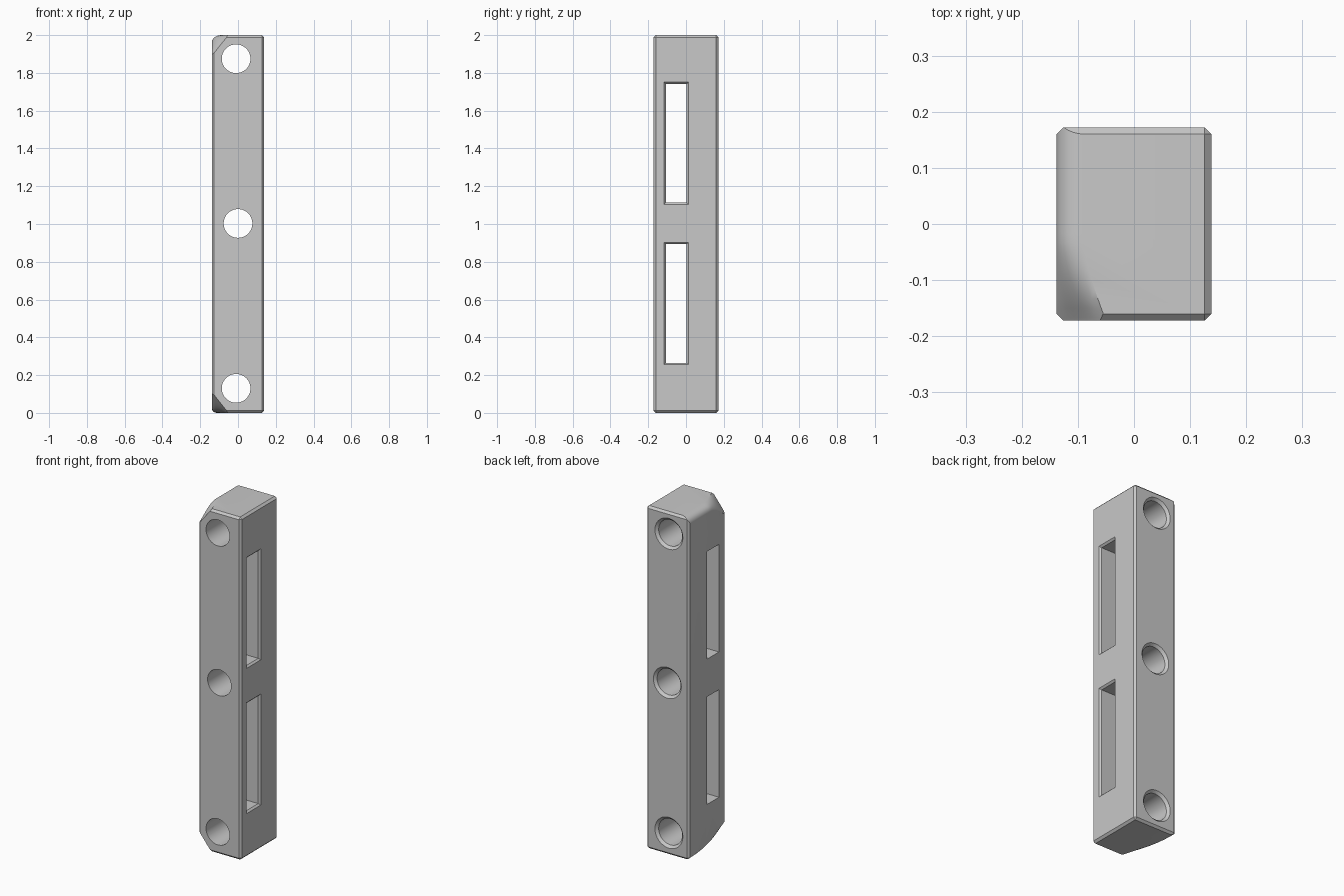
import bpy
import bmesh
from math import cos, sin, pi

cube = bpy.data.objects.get("Cube")
if cube:
    bpy.data.objects.remove(cube, do_unlink=True)

HALF_X, HALF_Y, HEIGHT = 0.138, 0.172, 2.0

grey = bpy.data.materials.new("plain grey")
grey.use_nodes = True
color = (0.58, 0.58, 0.58, 1)
grey.diffuse_color = color
grey.node_tree.nodes["Principled BSDF"].inputs["Base Color"].default_value = color


def finish(bm, name):
    bmesh.ops.recalc_face_normals(bm, faces=bm.faces)
    mesh = bpy.data.meshes.new(name)
    bm.to_mesh(mesh)
    bm.free()
    obj = bpy.data.objects.new(name, mesh)
    bpy.context.collection.objects.link(obj)
    mesh.materials.append(grey)
    return obj


def loft(name, rings):
    """Closed solid through a row of rings with equal point counts."""
    bm = bmesh.new()
    loops = [[bm.verts.new(p) for p in ring] for ring in rings]
    n = len(loops[0])
    for a, b in zip(loops, loops[1:]):
        for i in range(n):
            j = (i + 1) % n
            bm.faces.new((a[i], a[j], b[j], b[i]))
    bm.faces.new(loops[0])
    bm.faces.new(loops[-1])
    return finish(bm, name)


def cut(body, cutter):
    cutter.hide_render = True
    mod = body.modifiers.new("cut", "BOOLEAN")
    mod.operation = "DIFFERENCE"
    mod.solver = "EXACT"
    mod.object = cutter
    bpy.context.view_layer.objects.active = body
    bpy.ops.object.modifier_apply(modifier=mod.name)
    bpy.data.objects.remove(cutter, do_unlink=True)


# Bar with chamfered edges
bm = bmesh.new()
bmesh.ops.create_cube(bm, size=1)
for v in bm.verts:
    v.co.x *= 2 * HALF_X
    v.co.y *= 2 * HALF_Y
    v.co.z = (v.co.z + 0.5) * HEIGHT
bmesh.ops.bevel(bm, geom=bm.edges[:], offset=0.012, segments=1, affect="EDGES")
bar = finish(bm, "slotted_bar")


# Rounded end corners that widen towards the front
def corner_ring(y, a, b, bulge, top):
    pts = []
    for i in range(9):
        t = i / 8
        k = bulge * 2 * t * (1 - t)
        pts.append((-HALF_X + a * t - k * a / 2, b * (1 - t) - k * b / 2))
    pts += [(-HALF_X + a, -0.1), (-0.3, -0.1), (-0.3, b)]
    return [(x, y, HEIGHT - d if top else d) for x, d in pts]


def corner_cutter(top):
    start, power = (-0.03, 1.4) if top else (HALF_Y, 2)
    back_a, back_b = (0.048, 0.037) if top else (0.028, 0.02)
    rings = []
    for i in range(25):
        y = 0.2 - 0.4 * i / 24
        f = max(0, (start - y) / (start + HALF_Y)) ** power
        a = back_a + (0.088 - back_a) * f
        b = back_b + (0.11 - back_b) * f
        rings.append(corner_ring(y, a, b, 0.8 * max(0, 1 - f), top))
    return loft("corner_cutter", rings)


for top in (True, False):
    cut(bar, corner_cutter(top))


# Round holes, flared at the back
def hole_cutter(x, z, r):
    profile = [(-0.3, r), (HALF_Y - 0.014, r), (HALF_Y + 0.014, r + 0.028)]
    rings = [[(x + rad * cos(2 * pi * i / 64), y, z + rad * sin(2 * pi * i / 64))
              for i in range(64)] for y, rad in profile]
    return loft("hole_cutter", rings)


for x, z in ((-0.01, 0.13), (0, 1.003), (-0.01, 1.875)):
    cut(bar, hole_cutter(x, z, 0.076))


# Long side slots, chamfered on the left face
def slot_cutter(z0, z1):
    rings = []
    for x, g in ((-0.3, 0), (HALF_X - 0.01, 0), (HALF_X + 0.01, 0.02)):
        y0, y1, lo, hi = -0.107 - g, 0.003 + g, z0 - g, z1 + g
        rings.append([(x, y0, lo), (x, y1, lo), (x, y1, hi), (x, y0, hi)])
    return loft("slot_cutter", rings)


for z0, z1 in ((0.265, 0.893), (1.113, 1.741)):
    cut(bar, slot_cutter(z0, z1))

# Smooth shading with sharp edges kept
bpy.ops.object.select_all(action="DESELECT")
bar.select_set(True)
bpy.context.view_layer.objects.active = bar
bpy.ops.object.shade_smooth_by_angle(angle=0.5)
